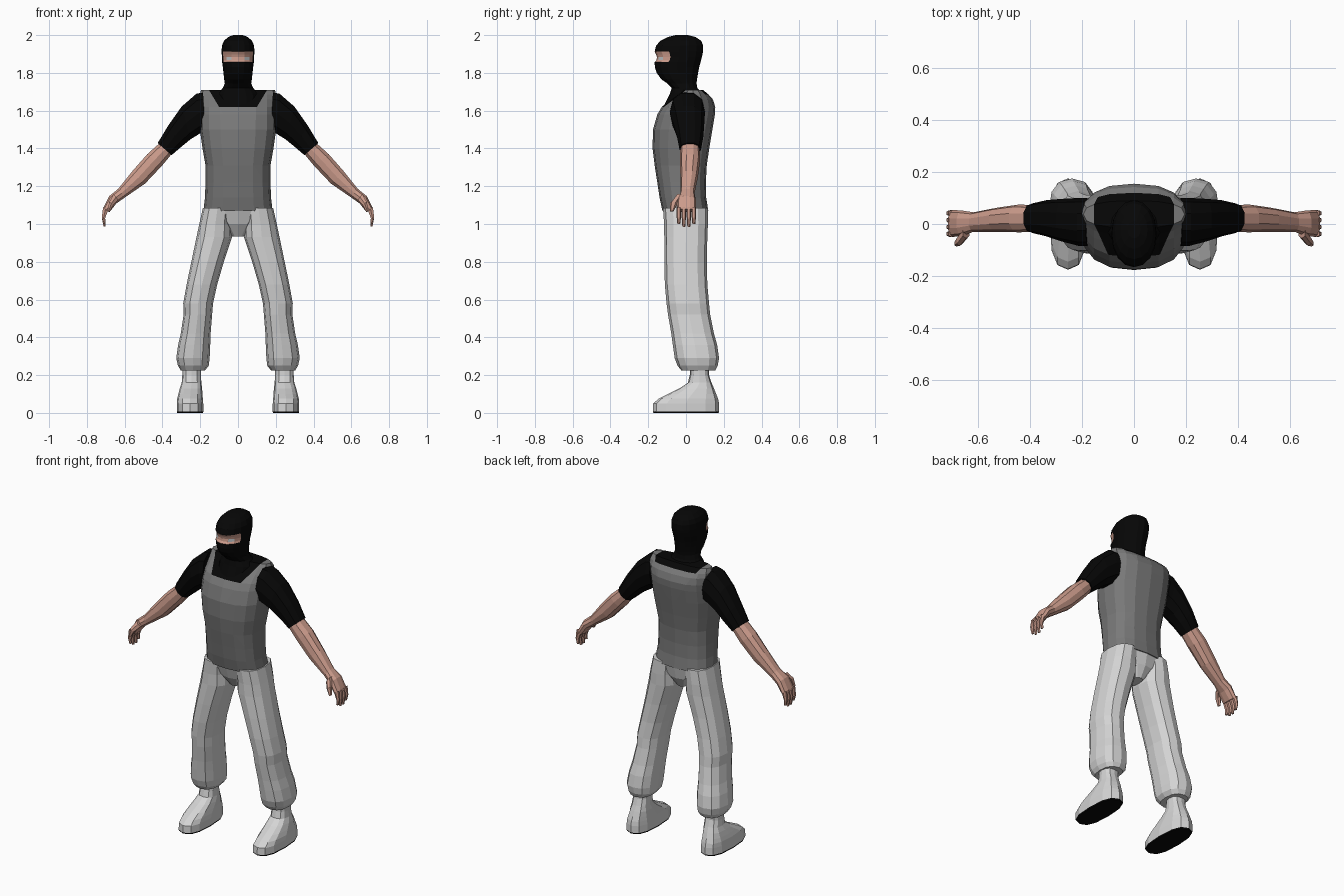
import bpy, bmesh, math
from mathutils import Vector


def material(name, r, g, b):
    m = bpy.data.materials.new(name)
    m.diffuse_color = (r, g, b, 1)
    return m


BLACK = material("black cloth", 0.002, 0.002, 0.002)
GREY = material("vest grey", 0.19, 0.19, 0.19)
PALE = material("pale trousers", 0.66, 0.66, 0.66)
SKIN = material("skin", 0.60, 0.33, 0.26)
EYE = material("eye grey", 0.50, 0.53, 0.55)


def power(v, p):
    return math.copysign(abs(v) ** (2 / p), v)


def loft(name, rings, mats, sides=12, p=2.3, rule=None, cuts=()):
    """Skin rings of (centre, half axis u, half axis v); colour faces by rule."""
    bm = bmesh.new()
    loops = []
    for c, u, v in rings:
        loop = []
        for i in range(sides):
            a = 2 * math.pi * i / sides - math.pi / 2
            loop.append(bm.verts.new(c + u * power(math.cos(a), p) + v * power(math.sin(a), p)))
        loops.append(loop)
    for a, b in zip(loops, loops[1:]):
        for i in range(sides):
            j = (i + 1) % sides
            bm.faces.new((a[i], a[j], b[j], b[i]))
    bm.faces.new(loops[0])
    bm.faces.new(loops[-1])
    for co, no in cuts:
        bmesh.ops.bisect_plane(bm, geom=bm.verts[:] + bm.edges[:] + bm.faces[:],
                               plane_co=co, plane_no=no)
    bmesh.ops.recalc_face_normals(bm, faces=bm.faces[:])
    if rule:
        for f in bm.faces:
            f.material_index = rule(f.calc_center_median())
    mesh = bpy.data.meshes.new(name)
    bm.to_mesh(mesh)
    bm.free()
    for m in mats:
        mesh.materials.append(m)
    ob = bpy.data.objects.new(name, mesh)
    bpy.context.collection.objects.link(ob)
    return ob


def flat(z, x0, x1, y0, y1, s=1):
    """Horizontal ring from its bounds."""
    return (Vector((s * (x0 + x1) / 2, (y0 + y1) / 2, z)),
            Vector(((x1 - x0) / 2, 0, 0)), Vector((0, (y1 - y0) / 2, 0)))


def limb(xa, za, xb, zb, y0, y1, s=1):
    """Tilted ring from its upper and lower edge points in the front view."""
    return (Vector((s * (xa + xb) / 2, (y0 + y1) / 2, (za + zb) / 2)),
            Vector((s * (xa - xb) / 2, 0, (za - zb) / 2)), Vector((0, (y1 - y0) / 2, 0)))


def stack(rows):
    return [flat(z, -h, h, y0, y1) for z, h, y0, y1 in rows]


# Vest with black shirt showing in the neckline
def neckline(c):
    low = 1.62 if c.y < 0.04 else 1.685
    return 1 if c.z > low and abs(c.x) < 0.10 + 0.6 * (c.z - 1.62) else 0


loft("vest", stack([
    (1.07, .183, -.125, .118), (1.14, .175, -.14, .107), (1.22, .172, -.152, .105),
    (1.31, .172, -.166, .11), (1.40, .188, -.177, .123), (1.50, .202, -.175, .14),
    (1.58, .203, -.152, .153), (1.62, .203, -.128, .155), (1.66, .203, -.08, .142),
    (1.685, .203, -.045, .12), (1.71, .195, -.015, .09)]),
    [GREY, BLACK], sides=16, p=2.5, rule=neckline,
    cuts=[((s * .10, 0, 1.62), (s, 0, -.6)) for s in (1, -1)])


# Hooded head with eye opening
def face_rule(c):
    if 1.857 < c.z < 1.912 and c.y < -.09:
        return 2 if 1.868 < c.z < 1.884 and .03 < abs(c.x) < .056 else 1
    return 0


loft("hooded_head", stack([
    (1.63, .115, -.115, .11), (1.69, .108, -.085, .09), (1.72, .08, -.075, .06),
    (1.745, .07, -.10, .056), (1.765, .073, -.13, .058), (1.80, .077, -.155, .064),
    (1.83, .08, -.165, .07), (1.857, .084, -.166, .077), (1.868, .084, -.156, .08),
    (1.884, .085, -.154, .084), (1.897, .086, -.158, .087), (1.912, .087, -.166, .09),
    (1.945, .085, -.158, .091), (1.97, .074, -.135, .08), (1.99, .052, -.095, .05),
    (2.0, .025, -.055, .01)]),
    [BLACK, SKIN, EYE], sides=16, p=2.1, rule=face_rule)

# Seat of the trousers
loft("trouser_seat", stack([
    (.935, .032, -.05, .06), (1.0, .085, -.095, .10), (1.075, .18, -.12, .115)]),
    [PALE], p=2.5)

for side, s in (("left", 1), ("right", -1)):
    # Baggy trouser leg
    loft(side + "_trouser_leg", [flat(*r, s) for r in (
        (1.085, .03, .186, -.122, .116), (1.0, .035, .205, -.116, .116),
        (.93, .032, .22, -.115, .113), (.80, .075, .247, -.115, .11),
        (.68, .11, .272, -.112, .113), (.58, .132, .29, -.103, .122),
        (.52, .137, .288, -.095, .128), (.42, .145, .303, -.078, .148),
        (.36, .147, .317, -.07, .165), (.29, .15, .327, -.06, .175),
        (.25, .155, .318, -.045, .168), (.225, .175, .303, -.025, .155))], [PALE], p=2.4)

    # Boot with black sole
    loft(side + "_boot", [flat(*r, s) for r in (
        (0, .185, .322, -.172, .172), (.008, .183, .324, -.176, .176),
        (.05, .184, .324, -.174, .175), (.075, .186, .322, -.145, .17),
        (.10, .188, .316, -.095, .16), (.13, .19, .308, -.035, .148),
        (.16, .194, .298, .01, .135), (.20, .196, .295, .02, .122),
        (.25, .196, .295, .02, .122))], [PALE, BLACK], p=2.6,
        rule=lambda c: 1 if c.z < .008 else 0)

    # Short black sleeve
    loft(side + "_sleeve", [limb(*r, s) for r in (
        (.185, 1.70, .175, 1.49, -.085, .10), (.22, 1.695, .20, 1.475, -.085, .10),
        (.30, 1.625, .25, 1.445, -.068, .097), (.37, 1.525, .30, 1.405, -.048, .092),
        (.427, 1.43, .35, 1.363, -.035, .08))], [BLACK], sides=10)

    # Bare forearm and palm
    loft(side + "_forearm", [limb(*r, s) for r in (
        (.41, 1.435, .345, 1.375, -.03, .072), (.483, 1.37, .40, 1.308, -.032, .075),
        (.56, 1.282, .49, 1.213, -.03, .063), (.635, 1.187, .60, 1.138, -.03, .045),
        (.683, 1.148, .643, 1.108, -.046, .052), (.717, 1.08, .68, 1.062, -.05, .054))],
        [SKIN], sides=10)

    # Four fingers
    for i in range(4):
        y = -.038 + .0265 * i
        tip = .985 if i in (1, 2) else 1.0
        loft(f"{side}_finger_{i + 1}", [limb(*r, s) for r in (
            (.716, 1.09, .687, 1.07, y - .012, y + .012),
            (.722, 1.035, .702, 1.03, y - .011, y + .011),
            (.713, tip, .700, tip + .003, y - .008, y + .008))], [SKIN], sides=6)

    # Thumb
    loft(side + "_thumb", [limb(*r, s) for r in (
        (.66, 1.16, .632, 1.125, -.055, -.015), (.683, 1.118, .658, 1.10, -.085, -.045),
        (.692, 1.07, .677, 1.066, -.086, -.065))], [SKIN], sides=6)
